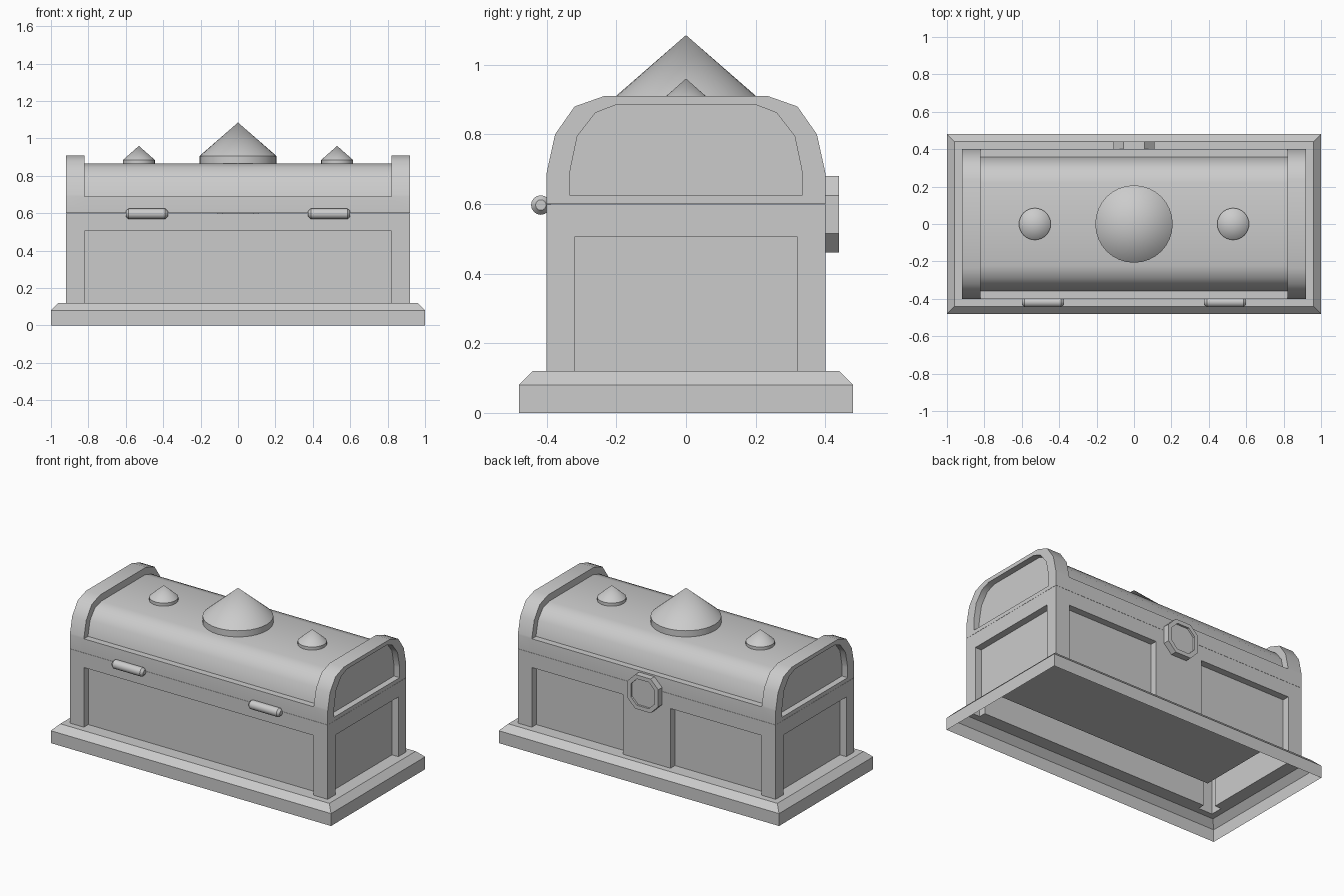
import bpy, bmesh
from math import sin, cos, pi, radians

if "Cube" in bpy.data.objects:
    bpy.data.objects.remove(bpy.data.objects["Cube"])


def loft(name, loops, cap_start=False, cap_end=False, smooth=None):
    """Skin a sequence of closed loops that share a point count."""
    bm = bmesh.new()
    rings = [[bm.verts.new(p) for p in loop] for loop in loops]
    n = len(rings[0])
    for a, b in zip(rings, rings[1:]):
        for i in range(n):
            j = (i + 1) % n
            bm.faces.new((a[i], a[j], b[j], b[i]))
    if cap_start:
        bm.faces.new(rings[0][::-1])
    if cap_end:
        bm.faces.new(rings[-1])
    bmesh.ops.remove_doubles(bm, verts=bm.verts, dist=1e-5)
    bmesh.ops.recalc_face_normals(bm, faces=bm.faces)
    mesh = bpy.data.meshes.new(name)
    bm.to_mesh(mesh)
    bm.free()
    obj = bpy.data.objects.new(name, mesh)
    bpy.context.collection.objects.link(obj)
    if smooth:
        bpy.ops.object.select_all(action='DESELECT')
        obj.select_set(True)
        bpy.context.view_layer.objects.active = obj
        bpy.ops.object.shade_smooth_by_angle(angle=radians(smooth))
    return obj


def rect(x, y, z):
    return [(-x, -y, z), (x, -y, z), (x, y, z), (-x, y, z)]


def arch(half, x):
    """Mirror a half profile of (y, z) points in the plane at x."""
    return [(x, y, z) for y, z in half] + [(x, -y, z) for y, z in reversed(half)]


def circle_z(cx, r, z, n=32):
    return [(cx + r * cos(2 * pi * i / n), r * sin(2 * pi * i / n), z) for i in range(n)]


def circle_x(x, r, cy, cz, n=16):
    return [(x, cy + r * cos(2 * pi * i / n), cz + r * sin(2 * pi * i / n)) for i in range(n)]


def octagon(r, y, cz=.57):
    h = r * .5
    pts = [(r, h), (h, r), (-h, r), (-r, h), (-r, -h), (-h, -r), (h, -r), (r, -h)]
    return [(x, y, cz + z) for x, z in pts]


X, Y, D = .92, .40, .045          # body half sizes and recess depth

# plinth: open underneath, with a bevelled rim
loft("plinth", [rect(1, .48, 0), rect(1, .48, .08), rect(.96, .44, .12), rect(X, Y, .12)])

# sills closing the bottom of each panel recess
for name, x0, x1, y0, y1 in (("front", -.82, .82, -Y, D - Y),
                             ("back_left", -.82, -.17, Y - D, Y),
                             ("back_right", .17, .82, Y - D, Y),
                             ("left", -X, D - X, -.32, .32),
                             ("right", X - D, X, -.32, .32)):
    loft("sill_" + name, [[(x0, y0, .12), (x1, y0, .12), (x1, y1, .12), (x0, y1, .12)]],
         cap_end=True)

# body walls: notched plan outline leaves posts and recessed panels
half = [(.17, Y), (.17, Y - D), (.82, Y - D), (.82, Y), (X, Y), (X, .32), (X - D, .32),
        (X - D, -.32), (X, -.32), (X, -Y), (.82, -Y), (.82, D - Y)]
plan = half + [(-x, y) for x, y in reversed(half)]
loft("body_walls", [[(x, y, z) for x, y in plan] for z in (.12, .505)])

# belt above the panels, running over the rim and down to the chest floor
loft("body_belt_and_cavity", [rect(X - D, Y - D, .505), rect(X, Y, .505), rect(X, Y, .599),
                              rect(.82, .32, .599), rect(.82, .32, .25)], cap_end=True)

# lid: recessed end, rib, lower barrel, rib, recessed end in one skin
barrel = [(.40, .60), (.40, .69), (.358, .69), (.337, .785), (.288, .845), (.222, .865)]
outer = [(.40, .60), (.40, .69), (.398, .70), (.376, .80), (.32, .88), (.235, .91)]
inner = [(.333, .625), (.333, .69), (.332, .70), (.312, .795), (.26, .862), (.20, .885)]
right = [arch(barrel, .82), arch(outer, .82), arch(outer, X), arch(inner, X), arch(inner, X - .04)]
left = [[(-x, y, z) for x, y, z in loop] for loop in reversed(right)]
loft("lid", left + right, True, True, 38)

# conical studs along the lid
for name, cx, r, zc, tip in (("large_stud", 0, .207, .905, 1.085),
                             ("left_stud", -.53, .085, .885, .96),
                             ("right_stud", .53, .085, .885, .96)):
    loft(name, [circle_z(cx, r, .865), circle_z(cx, r, zc), circle_z(cx, 0, tip)], smooth=45)

# hinge barrels on the front seam
for s, side in ((-1, "left"), (1, "right")):
    stations = ((.375, .015), (.39, .028), (.585, .028), (.60, .015))
    loft("hinge_" + side, [circle_x(s * x, r, -.417, .597) for x, r in stations], True, True, 35)

# octagonal lock plate on the back with a sunken centre
loft("lock_plate", [octagon(.11, Y), octagon(.11, .44), octagon(.085, .44), octagon(.085, .427)],
     cap_end=True)
